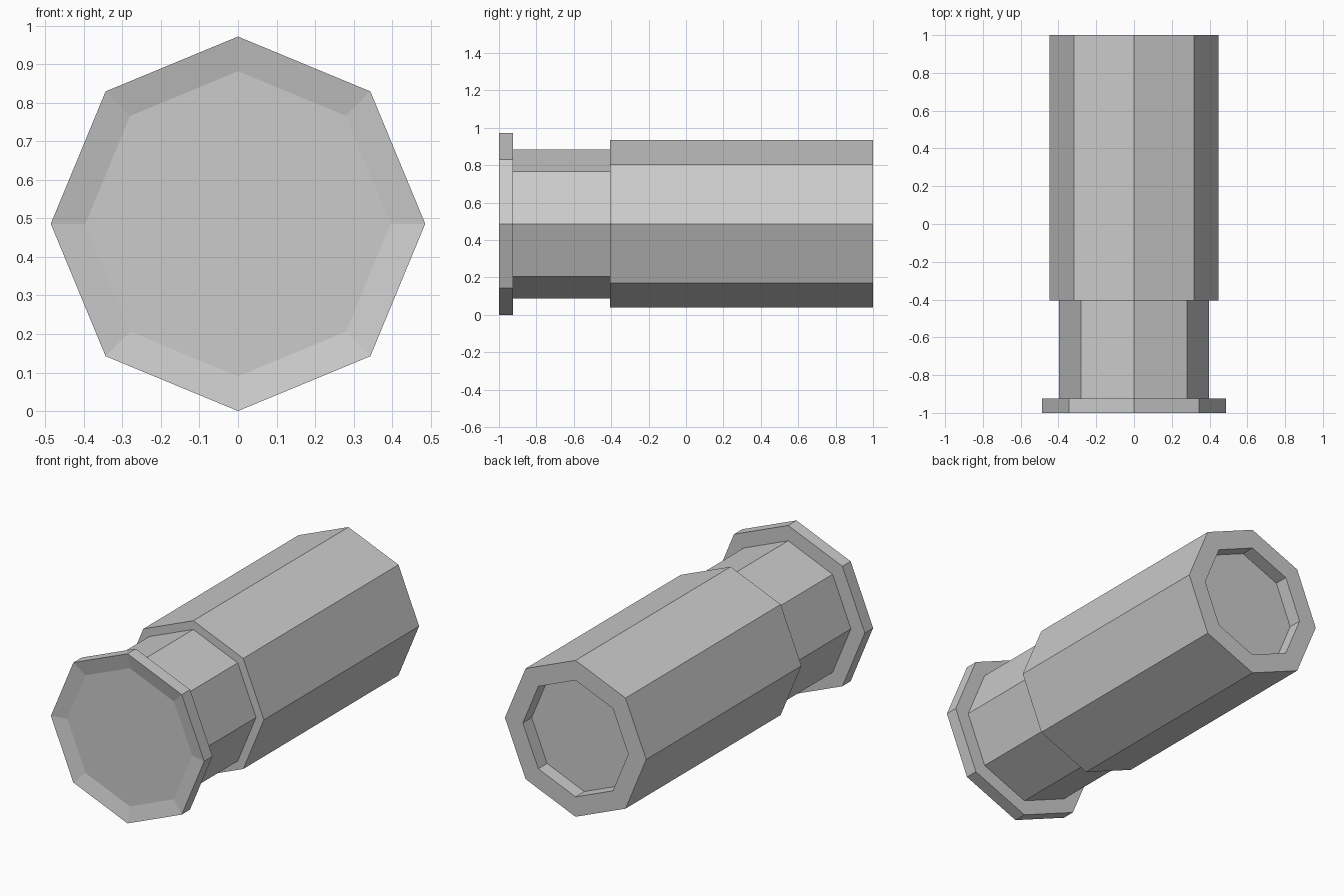
import bpy
import bmesh
from math import cos, sin, pi

SIDES = 8
AXIS_Z = 0.486

# Remove the default object
cube = bpy.data.objects.get("Cube")
if cube:
    bpy.data.objects.remove(cube, do_unlink=True)

# Single flat grey
grey = bpy.data.materials.new("light_grey")
grey.use_nodes = True
colour = (0.6, 0.6, 0.6, 1)
grey.diffuse_color = colour
grey.node_tree.nodes["Principled BSDF"].inputs["Base Color"].default_value = colour


def octagon_part(name, profile):
    """Sweep (radius, y) stations around the long axis and cap both ends."""
    bm = bmesh.new()
    rings = []
    for radius, y in profile:
        ring = []
        for i in range(SIDES):
            a = 2 * pi * i / SIDES
            ring.append(bm.verts.new((radius * cos(a), y, AXIS_Z + radius * sin(a))))
        rings.append(ring)
    for lower, upper in zip(rings, rings[1:]):
        for i in range(SIDES):
            j = (i + 1) % SIDES
            bm.faces.new((lower[i], lower[j], upper[j], upper[i]))
    bm.faces.new(rings[0])
    bm.faces.new(rings[-1])
    bmesh.ops.recalc_face_normals(bm, faces=bm.faces)
    mesh = bpy.data.meshes.new(name)
    bm.to_mesh(mesh)
    bm.free()
    mesh.materials.append(grey)
    obj = bpy.data.objects.new(name, mesh)
    bpy.context.collection.objects.link(obj)
    return obj


# Front flange with a shallow dished face
octagon_part("front_flange", [(0.396, -0.98), (0.486, -1), (0.486, -0.925), (0.396, -0.925)])

# Narrow neck between flange and body
octagon_part("neck", [(0.398, -0.925), (0.398, -0.405)])

# Main barrel with a recessed back end
octagon_part("barrel", [(0.398, -0.405), (0.448, -0.405), (0.448, 1), (0.334, 1), (0.334, 0.92)])
